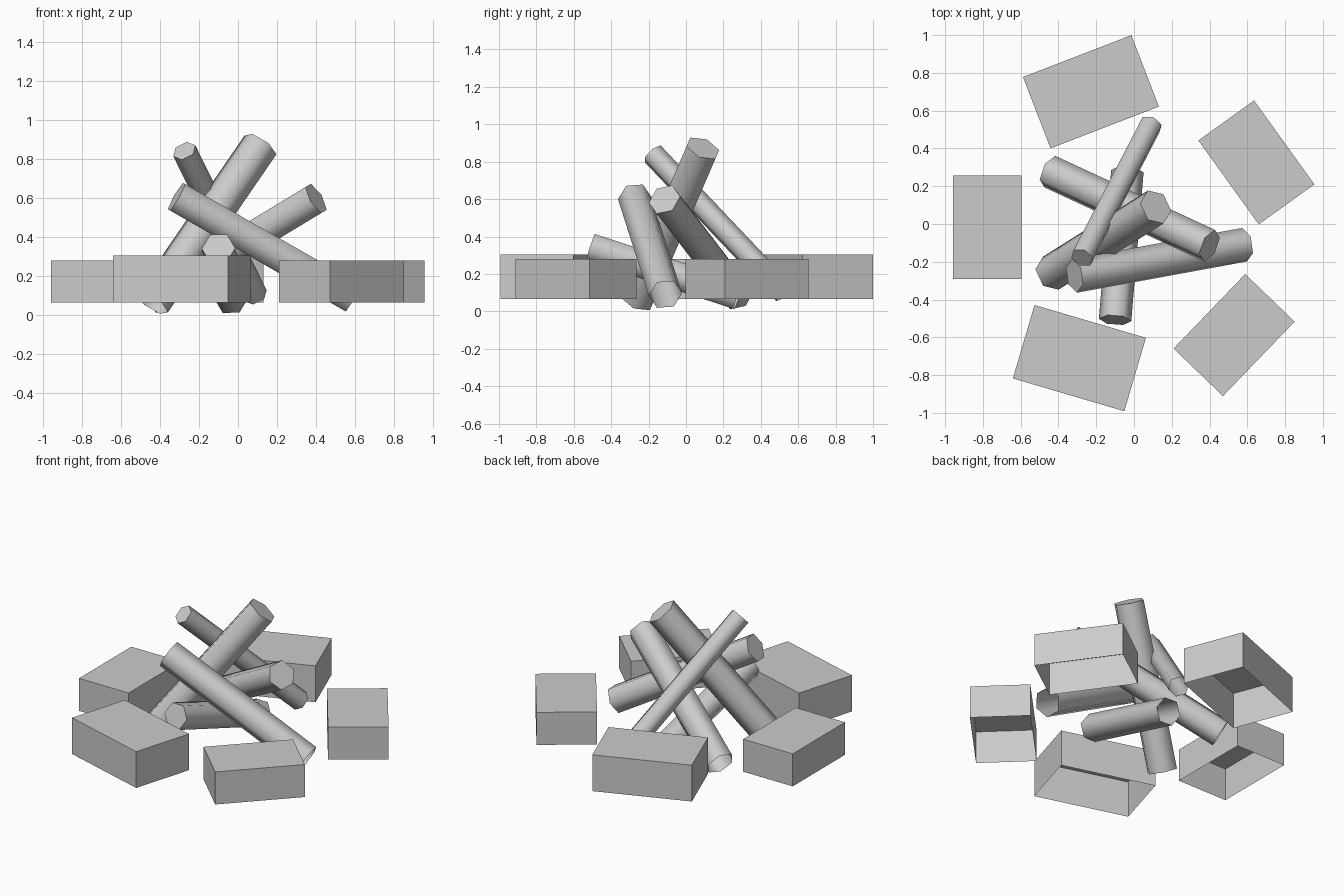
import bpy, bmesh, math
from mathutils import Vector, Matrix

if "Cube" in bpy.data.objects:
    bpy.data.objects.remove(bpy.data.objects["Cube"])


def finish(name, bm):
    mesh = bpy.data.meshes.new(name)
    bm.to_mesh(mesh)
    bm.free()
    obj = bpy.data.objects.new(name, mesh)
    bpy.context.collection.objects.link(obj)
    return obj


def log(name, low, high, radius, corner):
    """Six-sided log between two points; corner is the way one edge faces."""
    low, high = Vector(low), Vector(high)
    axis = (high - low).normalized()
    u = Vector(corner)
    u = (u - axis * u.dot(axis)).normalized()
    v = axis.cross(u)
    bm = bmesh.new()
    rings = []
    for centre in (low, high):
        ring = []
        for i in range(6):
            a = math.tau * i / 6
            ring.append(bm.verts.new(centre + radius * (u * math.cos(a) + v * math.sin(a))))
        rings.append(ring)
    for i in range(6):
        j = (i + 1) % 6
        face = bm.faces.new((rings[0][i], rings[0][j], rings[1][j], rings[1][i]))
        face.smooth = True
    # upper end is capped, the end on the ground is open
    cap = bm.faces.new(rings[1])
    for edge in cap.edges:
        edge.smooth = False
    finish(name, bm)


def stone(name, x, y, angle, size, z0=0.065):
    """Block with an open underside."""
    bm = bmesh.new()
    bmesh.ops.create_cube(bm, size=1)
    under = [f for f in bm.faces if f.normal.z < -0.5]
    bmesh.ops.delete(bm, geom=under, context='FACES_ONLY')
    bmesh.ops.scale(bm, vec=size, verts=bm.verts)
    place = Matrix.Translation((x, y, z0 + size[2] / 2)) @ Matrix.Rotation(math.radians(angle), 4, 'Z')
    bmesh.ops.transform(bm, matrix=place, verts=bm.verts)
    finish(name, bm)


# stacked logs
log("log_tall", (-0.44, -0.26, 0.063), (0.115, 0.09, 0.872), 0.097, (1, 0, 0))
log("log_long", (0.585, -0.11, 0.09), (-0.315, -0.275, 0.607), 0.09, (0, 1, 0))
log("log_cross", (-0.445, 0.277, 0.087), (0.40, -0.115, 0.598), 0.09, (0, 1, 0))
log("log_thin", (0.09, 0.525, 0.10), (-0.275, -0.178, 0.842), 0.063, (-2, 0, -1))
log("log_front", (-0.035, 0.28, 0.083), (-0.10, -0.508, 0.342), 0.086, (1, 0, 0))

# ring of stones in two sizes
large, small = (0.615, 0.405, 0.24), (0.547, 0.363, 0.215)
stone("stone_back", -0.228, 0.70, 21.1, large)
stone("stone_front", -0.289, -0.71, -16.4, large)
stone("stone_back_right", 0.648, 0.326, -54.3, small)
stone("stone_front_right", 0.53, -0.588, 46.1, small)
stone("stone_left", -0.778, -0.018, 90, small)
